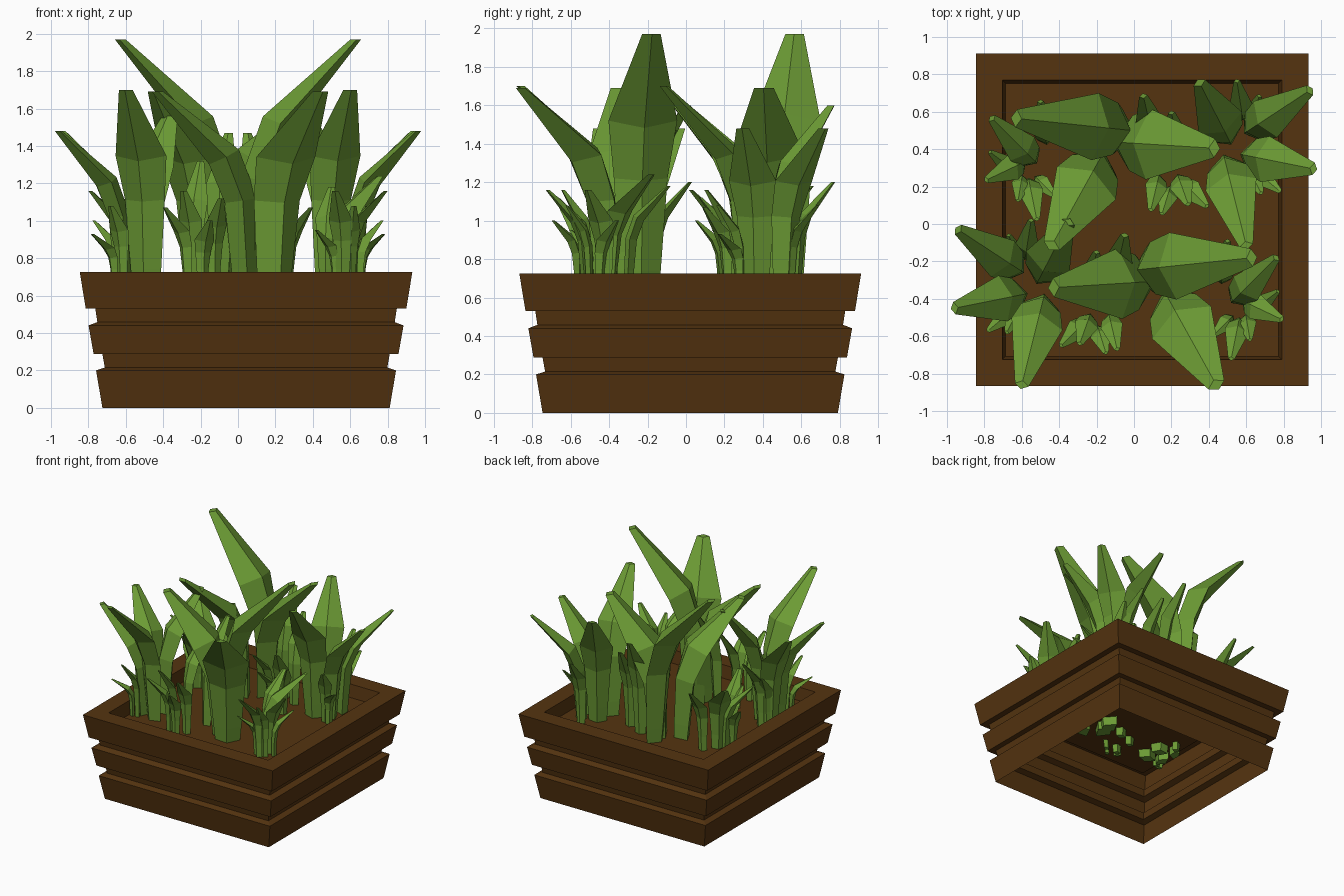
import bpy, bmesh
from mathutils import Vector


def material(name, color):
    m = bpy.data.materials.new(name)
    m.diffuse_color = (*color, 1)
    return m


brown = material("wood", (0.09, 0.034, 0.005))
green = material("leaf_green", (0.15, 0.33, 0.035))


def finish(bm, name, mat, recalc=True):
    if recalc:
        bmesh.ops.recalc_face_normals(bm, faces=bm.faces)
    me = bpy.data.meshes.new(name)
    bm.to_mesh(me)
    bm.free()
    me.materials.append(mat)
    ob = bpy.data.objects.new(name, me)
    bpy.context.collection.objects.link(ob)


def bridge(bm, a, b):
    n = len(a)
    for i in range(n):
        bm.faces.new((a[i], a[(i + 1) % n], b[(i + 1) % n], b[i]))


# Planter: square rings following a stepped profile (half width, height),
# up the outside, over the rim and down to the soil; open underneath
CX, CY = 0.043, 0.022
profile = [(0.768, 0), (0.802, 0.2), (0.755, 0.215), (0.768, 0.287),
           (0.815, 0.287), (0.842, 0.44), (0.795, 0.458), (0.806, 0.53),
           (0.857, 0.53), (0.889, 0.725), (0.747, 0.725), (0.73, 0.62)]
bm = bmesh.new()
rings = [[bm.verts.new((CX + sx * h, CY + sy * h, z))
          for sx, sy in ((-1, -1), (1, -1), (1, 1), (-1, 1))] for h, z in profile]
for a, b in zip(rings, rings[1:]):
    bridge(bm, a, b)
finish(bm, "planter_box", brown, False)

# Soil sheet
bm = bmesh.new()
bm.faces.new([bm.verts.new((CX + sx * 0.73, CY + sy * 0.73, 0.62))
              for sx, sy in ((-1, -1), (1, -1), (1, 1), (-1, 1))])
finish(bm, "soil", brown, False)


def add_leaf(bm, tx, ty, h, bx, by, w):
    """Four-sided blade: upright stem, wide bend, tapering to a flat tip."""
    base, tip = Vector((bx, by, 0)), Vector((tx, ty, 0))
    out = (tip - base).normalized()
    side = Vector((-out.y, out.x, 0))
    rise = h - 0.72
    # lean fraction, height, width, thickness, tilt of the section
    sections = [(0.0, 0.55, 0.5, 0.34, 0), (0.02, 0.74, 0.6, 0.40, 0),
                (0.07, 0.72 + 0.40 * rise, 0.78, 0.46, -0.15),
                (0.26, 0.72 + 0.64 * rise, 1.0, 0.42, -0.5),
                (1.0, h, 0.27, 0.16, 0)]
    loops = []
    for f, z, sw, st, tilt in sections:
        c = base.lerp(tip, f) + Vector((0, 0, z))
        s = side * w * sw / 2
        t = (out + Vector((0, 0, tilt))) * w * st / 2
        loops.append([bm.verts.new(c + v) for v in (s, t, -s, -t)])
    for a, b in zip(loops, loops[1:]):
        bridge(bm, a, b)
    bm.faces.new(loops[0])
    bm.faces.new(loops[-1])


# Leaf tables: tip x, tip y, tip height, base x, base y, width
big = [(0.63, -0.18, 1.97, 0.06, -0.24, 0.36),
       (-0.60, -0.86, 1.70, -0.49, -0.42, 0.28),
       (0.44, -0.86, 1.69, 0.19, -0.41, 0.36),
       (-0.94, -0.03, 1.48, -0.62, -0.24, 0.23),
       (-0.96, -0.45, 1.48, -0.61, -0.38, 0.25),
       (-0.43, -0.34, 1.69, 0.05, -0.31, 0.38),
       (-0.35, 0.01, 1.60, -0.50, -0.28, 0.26)]
small = [(0.76, -0.18, 1.24, 0.54, -0.40, 0.18),
         (0.79, -0.51, 1.16, 0.60, -0.42, 0.14),
         (0.52, -0.72, 1.16, 0.56, -0.52, 0.13),
         (0.77, -0.36, 1.00, 0.65, -0.45, 0.10),
         (0.42, -0.60, 0.95, 0.52, -0.50, 0.09),
         (0.62, -0.62, 1.08, 0.60, -0.50, 0.10),
         (0.50, -0.09, 1.18, 0.47, -0.30, 0.13)]
middle = [(-0.39, -0.65, 1.07, -0.27, -0.53, 0.12),
          (-0.15, -0.69, 1.00, -0.19, -0.56, 0.11),
          (-0.09, -0.67, 1.12, -0.13, -0.50, 0.12),
          (-0.29, -0.64, 1.16, -0.24, -0.50, 0.13),
          (-0.05, -0.06, 1.47, -0.10, -0.28, 0.17),
          (-0.20, -0.15, 1.32, -0.24, -0.34, 0.14),
          (-0.78, -0.57, 0.93, -0.66, -0.47, 0.10),
          (-0.68, -0.58, 1.08, -0.62, -0.46, 0.11),
          (-0.55, 0.02, 1.20, -0.58, -0.17, 0.13),
          (-0.67, -0.06, 1.08, -0.62, -0.20, 0.11)]

# Front clump, and the back clump as its mirrored copy shifted in y
for name, m, dy in (("front", 1, 0), ("back", -1, 0.745)):
    for part, table in (("large_leaves", big), ("side_grass", small),
                        ("middle_grass", middle)):
        bm = bmesh.new()
        for tx, ty, h, bx, by, w in table:
            add_leaf(bm, m * tx, ty + dy, h, m * bx, by + dy, w)
        finish(bm, f"{name}_{part}", green)
